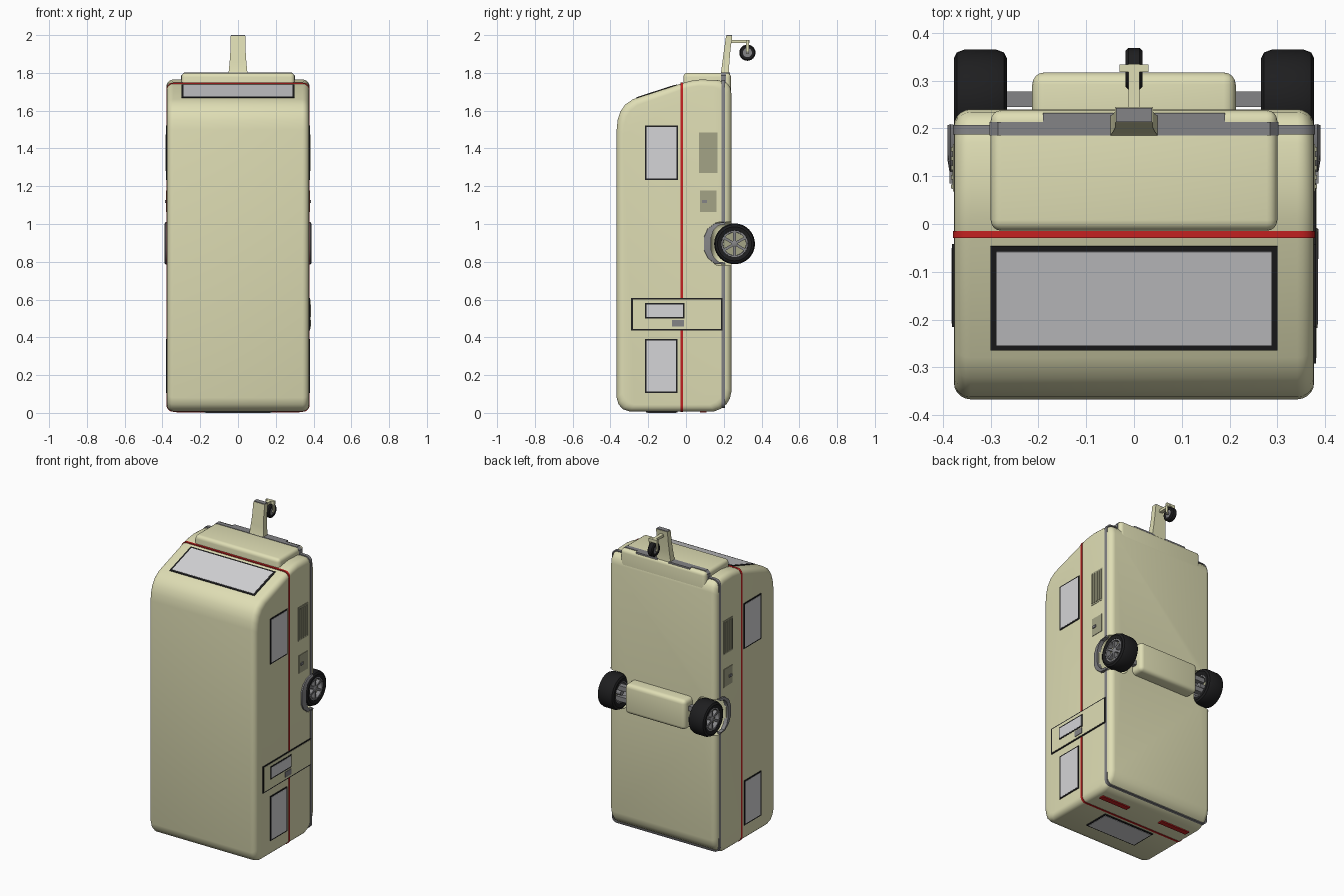
import bpy, bmesh, math
from math import sin, cos, pi

if "Cube" in bpy.data.objects:
    bpy.data.objects.remove(bpy.data.objects["Cube"])


def material(name, rgb):
    m = bpy.data.materials.new(name)
    m.diffuse_color = (*rgb, 1)
    m.use_nodes = True
    m.node_tree.nodes["Principled BSDF"].inputs["Base Color"].default_value = m.diffuse_color
    return m


CREAM = material("cream", (0.74, 0.73, 0.46))
GREY = material("grey", (0.23, 0.23, 0.24))
BLACK = material("black", (0.013, 0.013, 0.014))
GLASS = material("glass", (0.66, 0.66, 0.68))
RED = material("red", (0.55, 0.015, 0.015))
PANEL = material("dull_cream", (0.37, 0.37, 0.24))


def finish(name, bm, mat):
    bmesh.ops.recalc_face_normals(bm, faces=bm.faces)
    me = bpy.data.meshes.new(name)
    bm.to_mesh(me)
    bm.free()
    me.materials.append(mat)
    ob = bpy.data.objects.new(name, me)
    bpy.context.collection.objects.link(ob)
    return ob


def box(name, mat, xs, ys, zs, bevel=0, seg=3):
    bm = bmesh.new()
    bmesh.ops.create_cube(bm, size=1)
    for v in bm.verts:
        v.co = [(a[0] + a[1]) / 2 + c * (a[1] - a[0]) for a, c in zip((xs, ys, zs), v.co)]
    if bevel:
        bmesh.ops.bevel(bm, geom=bm.edges[:], offset=bevel, segments=seg, profile=0.5, affect='EDGES')
    return finish(name, bm, mat)


def loft(name, mat, sections, closed=False):
    """Skin a row of equal-length loops; cap the ends or join them."""
    bm = bmesh.new()
    rings = [[bm.verts.new(p) for p in s] for s in sections]
    n = len(rings[0])
    pairs = list(zip(rings, rings[1:])) + ([(rings[-1], rings[0])] if closed else [])
    for a, b in pairs:
        for i in range(n):
            j = (i + 1) % n
            bm.faces.new((a[i], a[j], b[j], b[i]))
    if not closed:
        bm.faces.new(rings[0])
        bm.faces.new(rings[-1])
    return finish(name, bm, mat)


def lathe(name, mat, prof, cy, cz, n=32):
    """Spin a closed (x, r) profile about an axis along x."""
    return loft(name, mat, [[(x, cy + r * cos(2 * pi * k / n), cz + r * sin(2 * pi * k / n))
                             for x, r in prof] for k in range(n)], True)


def arc(cx, cz, r, a0, a1, n=5):
    return [(cx + r * cos(math.radians(a0 + (a1 - a0) * i / n)),
             cz + r * sin(math.radians(a0 + (a1 - a0) * i / n))) for i in range(n + 1)]


def band(name, mat, path, y0, y1, closed=False):
    """Thin strip following an (x, z) path around the body."""
    secs = []
    for x, z in path:
        xi, zi = x * 0.985, 0.88 + (z - 0.88) * 0.993
        secs.append([(x, y0, z), (x, y1, z), (xi, y1, zi), (xi, y0, zi)])
    return loft(name, mat, secs, closed)


# body shell: side profile (y, z), rounded in towards both sides
prof = [(-0.3, 0.008), (-0.335, 0.02), (-0.357, 0.045), (-0.367, 0.08),
        (-0.367, 1.5), (-0.362, 1.55), (-0.348, 1.595), (-0.322, 1.632), (-0.28, 1.661),
        (-0.02, 1.745), (0.02, 1.757), (0.08, 1.765), (0.17, 1.761), (0.215, 1.748),
        (0.234, 1.725), (0.24, 1.69), (0.24, 0.11), (0.232, 0.075), (0.215, 0.047),
        (0.185, 0.022), (0.15, 0.008)]
R, W = 0.035, 0.377
half = [(W - R * (1 - cos(a)), R * (1 - sin(a))) for a in [i * pi / 10 for i in range(6)]]
steps = [(x, d) for x, d in half] + [(-x, d) for x, d in reversed(half)]
secs = []
for x, d in steps:
    ky, kz = 1 - d / 0.303, 1 - d / 0.88
    secs.append([(x, -0.063 + (y + 0.063) * ky, 0.886 + (z - 0.886) * kz) for y, z in prof])
body = loft("body", CREAM, secs)

# wheel wells cut out of the body
for s in (1, -1):
    cut = box("well_cutter", CREAM, sorted((s * 0.25, s * 0.5)), (0.135, 0.45), (0.78, 1.01), 0.04)
    mod = body.modifiers.new("well", 'BOOLEAN')
    mod.object, mod.operation, mod.solver = cut, 'DIFFERENCE', 'EXACT'
    bpy.context.view_layer.objects.active = body
    bpy.ops.object.modifier_apply(modifier=mod.name)
    bpy.data.objects.remove(cut)

# raised nose locker
box("nose_locker", CREAM, (-0.3, 0.3), (-0.014, 0.238), (1.6, 1.8), 0.022, 4)

# red waist stripe all the way round
w = 0.379
band("red_stripe", RED, arc(w - 0.035, 1.713, 0.035, 0, 90) + arc(-w + 0.035, 1.713, 0.035, 90, 180)
     + arc(-w + 0.035, 0.041, 0.035, 180, 270) + arc(w - 0.035, 0.041, 0.035, 270, 360),
     -0.029, -0.015, True)

# grey lower trim, broken at the wheels
band("upper_trim", GREY, [(w, 1.01)] + arc(w - 0.035, 1.728, 0.035, 0, 90)
     + arc(-w + 0.035, 1.728, 0.035, 90, 180) + [(-w, 1.01)], 0.187, 0.207)
band("lower_trim", GREY, [(-w, 0.78)] + arc(-w + 0.035, 0.06, 0.035, 180, 270)
     + arc(w - 0.035, 0.06, 0.035, 270, 360) + [(w, 0.78)], 0.187, 0.207)
band("nose_trim", GREY, [(0.302, 1.72), (0.302, 1.785), (0.285, 1.803),
                         (-0.285, 1.803), (-0.302, 1.785), (-0.302, 1.72)], 0.185, 0.213)
for s in (1, -1):
    box("nose_trim_block", GREY, sorted((s * 0.04, s * 0.19)), (0.185, 0.232), (1.77, 1.803))


def side_plate(name, mat, s, ys, zs, out):
    return box(name, mat, sorted((s * 0.374, s * out)), ys, zs)


def side_window(name, s, ys, zs, out, b=0.008):
    side_plate(name + "_frame", BLACK, s, ys, zs, out)
    side_plate(name + "_glass", GLASS, s, (ys[0] + b, ys[1] - b), (zs[0] + b, zs[1] - b), out + 0.0012)


# windows, vents, hatches and wheel arches on both sides
for s in (1, -1):
    side_window("front_side_window", s, (-0.216, -0.042), (1.232, 1.522), 0.3805)
    side_window("rear_side_window", s, (-0.216, -0.046), (0.105, 0.39), 0.3805)
    side_plate("vent", PANEL, s, (0.068, 0.167), (1.27, 1.485), 0.379)
    for i in range(5):
        y = 0.074 + i * 0.0195
        side_plate("vent_slat", PANEL, s, (y, y + 0.009), (1.28, 1.475), 0.383)
    side_plate("hatch", PANEL, s, (0.073, 0.162), (1.063, 1.177), 0.380)
    side_plate("hatch_lock", GREY, s, (0.085, 0.11), (1.11, 1.126), 0.386)
    outer = [(0.205, 0.785), (0.15, 0.79), (0.112, 0.82), (0.092, 0.86),
             (0.092, 0.93), (0.112, 0.975), (0.15, 1.003), (0.205, 1.01)]
    secs = []
    for y, z in outer:
        yi, zi = 0.21 + (y - 0.21) * 0.66, 0.897 + (z - 0.897) * 0.9
        secs.append([(s * 0.365, y, z), (s * 0.384, y + 0.004, z), (s * 0.39, yi, zi), (s * 0.365, yi, zi)])
    loft("wheel_arch", GREY, secs)

# entrance door on the right
side_plate("door_outline", BLACK, 1, (-0.292, 0.194), (0.437, 0.607), 0.381)
side_plate("door", CREAM, 1, (-0.281, 0.185), (0.444, 0.600), 0.3825)
side_window("door_window", 1, (-0.218, -0.008), (0.5, 0.582), 0.384)
side_plate("door_handle", GREY, 1, (-0.073, -0.01), (0.457, 0.492), 0.386)

# sloping windscreen on the nose
tilt = math.atan2(0.084, 0.26)
for name, mat, hx, hy, t in (("front_frame", BLACK, 0.3, 0.114, 0.003),
                             ("front_glass", GLASS, 0.288, 0.103, 0.0045)):
    ob = box(name, mat, (-hx, hx), (-hy, hy), (-0.005, t))
    ob.rotation_euler.x = tilt
    ob.location = (0, -0.155, 1.7014)

# rear window and tail lights on the rear wall
box("rear_frame", BLACK, (-0.18, 0.18), (-0.213, -0.045), (0.002, 0.012))
box("rear_glass", GLASS, (-0.172, 0.172), (-0.205, -0.053), (0.0, 0.01))
for s in (1, -1):
    box("tail_light", RED, sorted((s * 0.12, s * 0.325)), (0.075, 0.108), (0.001, 0.012))

# axle housing and road wheels
box("axle_housing", CREAM, (-0.213, 0.213), (0.18, 0.317), (0.80, 0.99), 0.025, 4)
CY, CZ = 0.257, 0.895
for s in (1, -1):
    for dz in (-0.035, 0.035):
        box("axle_arm", GREY, sorted((s * 0.2, s * 0.3)), (0.245, 0.277), (CZ + dz - 0.015, CZ + dz + 0.015))
    tyre = [(.272, .066), (.266, .09), (.272, .102), (.288, .108), (.355, .108),
            (.371, .102), (.377, .09), (.372, .07), (.362, .066)]
    lathe("tyre", BLACK, [(s * x, r) for x, r in tyre], CY, CZ, 40)
    lathe("rim_ring", GREY, [(s * x, r) for x, r in ((.275, .067), (.371, .07), (.371, .061), (.275, .058))], CY, CZ, 40)
    lathe("rim_disc", PANEL, [(s * x, r) for x, r in ((.335, .001), (.335, .062), (.345, .062), (.345, .001))], CY, CZ)
    lathe("hub", GREY, [(s * x, r) for x, r in ((.27, .001), (.27, .018), (.366, .018), (.37, .012), (.37, .001))], CY, CZ, 20)
    for k in range(6):
        sp = box("spoke", GREY, sorted((s * 0.342, s * 0.367)), (-0.007, 0.007), (0.012, 0.064))
        sp.rotation_euler.x = k * pi / 3
        sp.location = (0, CY, CZ)

# tow bar with grey coupling end
bar = [(1.76, .06, .17, .232), (1.80, .05, .185, .226), (1.86, .044, .193, .230),
       (1.92, .04, .201, .235), (1.996, .04, .212, .245)]
loft("tow_bar", CREAM, [[(-h, a, z), (h, a, z), (h, b, z), (-h, b, z)] for z, h, a, b in bar])
box("coupling_end", GREY, (-0.038, 0.038), (0.214, 0.243), (1.99, 2.0))

# jockey wheel on its bracket
box("jockey_arm", CREAM, (-0.011, 0.011), (0.23, 0.335), (1.957, 1.973))
box("jockey_crossbar", CREAM, (-0.03, 0.03), (0.318, 0.334), (1.953, 1.973))
for s in (1, -1):
    box("jockey_fork", CREAM, sorted((s * 0.022, s * 0.029)), (0.318, 0.334), (1.9, 1.96))
lathe("jockey_tyre", BLACK, [(-.018, .024), (-.018, .037), (-.012, .043), (.012, .043),
                             (.018, .037), (.018, .024)], 0.325, 1.907, 24)
lathe("jockey_hub", GREY, [(-.014, .001), (-.014, .026), (.014, .026), (.014, .001)], 0.325, 1.907, 24)
box("jockey_axle", GREY, (-0.03, 0.03), (0.32, 0.33), (1.902, 1.912))

# smooth the rounded parts, keep hard edges
bpy.ops.object.select_all(action='SELECT')
bpy.context.view_layer.objects.active = body
bpy.ops.object.shade_smooth_by_angle(angle=math.radians(35))
